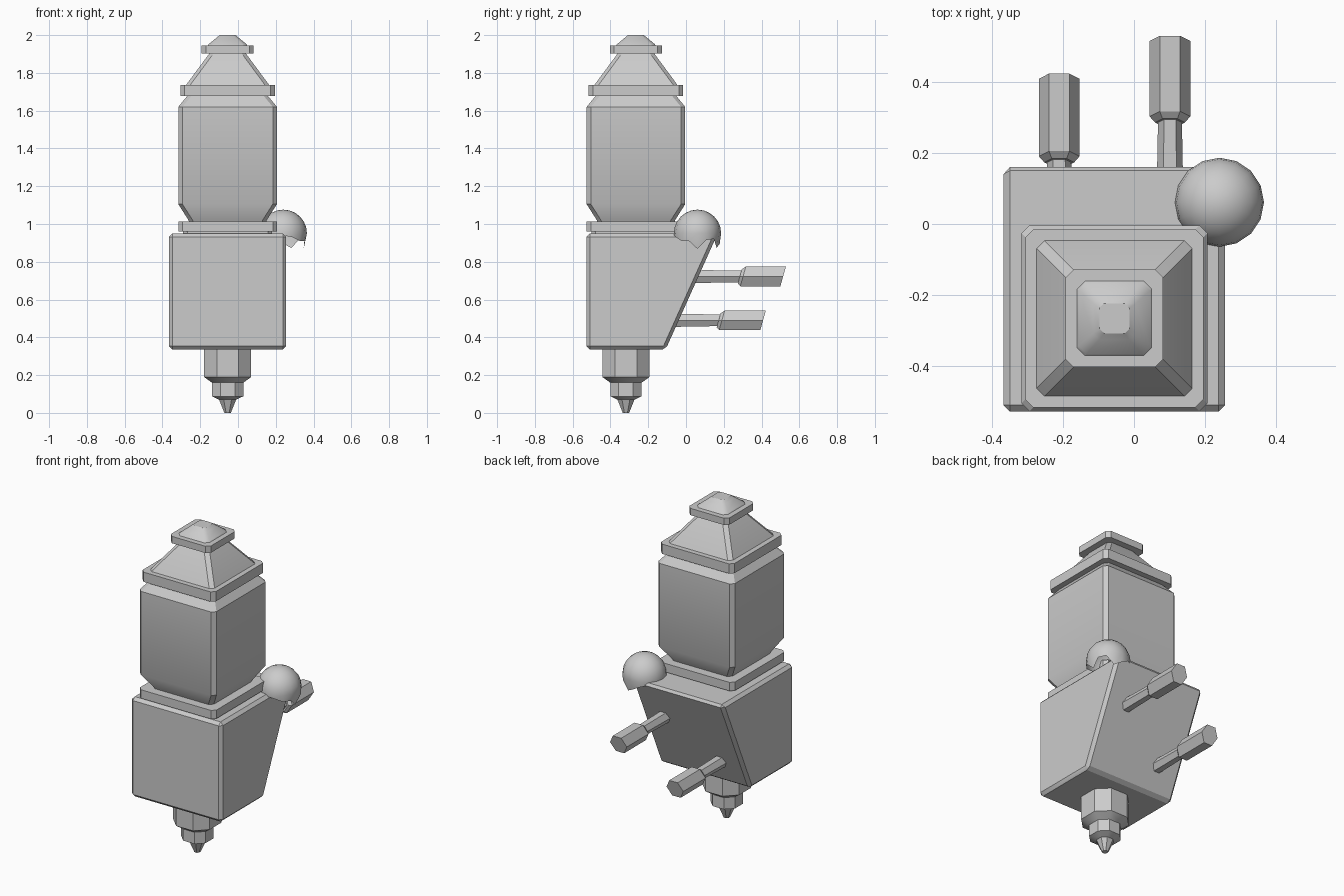
import bpy, bmesh, math
from mathutils import Vector

if "Cube" in bpy.data.objects:
    bpy.data.objects.remove(bpy.data.objects["Cube"])


def finish(name, bm, angle=33):
    bmesh.ops.recalc_face_normals(bm, faces=bm.faces)
    me = bpy.data.meshes.new(name)
    bm.to_mesh(me)
    bm.free()
    ob = bpy.data.objects.new(name, me)
    bpy.context.collection.objects.link(ob)
    bpy.ops.object.select_all(action='DESELECT')
    ob.select_set(True)
    bpy.context.view_layer.objects.active = ob
    bpy.ops.object.shade_smooth_by_angle(angle=math.radians(angle))
    return ob


def loft(name, rings):
    # skin a list of equal-length point rings and cap both ends
    bm = bmesh.new()
    vs = [[bm.verts.new(p) for p in r] for r in rings]
    n = len(vs[0])
    for a, b in zip(vs, vs[1:]):
        for i in range(n):
            j = (i + 1) % n
            bm.faces.new((a[i], a[j], b[j], b[i]))
    bm.faces.new(vs[0])
    bm.faces.new(vs[-1])
    return finish(name, bm)


def square_ring(cx, cy, z, h, c):
    # square with chamfered corners
    d = h - c
    pts = [(h, -d), (h, d), (d, h), (-d, h), (-h, d), (-h, -d), (-d, -h), (d, -h)]
    return [(cx + x, cy + y, z) for x, y in pts]


def tower_part(name, profile, cy=-0.265, chamfer=None):
    loft(name, [square_ring(-0.055, cy, z, h, chamfer * h if chamfer else min(0.022, h * 0.3))
                for z, h in profile])


# Tower, from the base collar up to the finial
tower_part("base_neck", [(0.93, 0.235), (0.965, 0.235)])
tower_part("base_collar", [(0.96, 0.261), (1.013, 0.261)])
tower_part("tower_body", [(1.005, 0.203), (1.02, 0.207), (1.105, 0.261), (1.62, 0.261), (1.68, 0.212)])
tower_part("upper_collar", [(1.677, 0.25), (1.737, 0.25)])
tower_part("roof", [(1.73, 0.222), (1.74, 0.217), (1.905, 0.095)])
tower_part("cap_plate", [(1.903, 0.137), (1.945, 0.137)])
tower_part("cap_dome", [(1.94, 0.108), (1.952, 0.1), (1.985, 0.06), (2.0, 0.042)])

# Stepped octagonal nozzle
tower_part("nozzle", [(0.36, 0.125), (0.19, 0.125), (0.16, 0.083), (0.088, 0.083),
                      (0.07, 0.045), (0.0, 0.017)], cy=-0.318, chamfer=0.54)

# Lower housing with a sloping back
bm = bmesh.new()
bmesh.ops.create_cube(bm, size=1)
for v in bm.verts:
    top = v.co.z > 0
    back = 0.168 if top else -0.108
    v.co = Vector((0.255 if v.co.x > 0 else -0.366,
                   back if v.co.y > 0 else -0.527,
                   0.95 if top else 0.335))
bmesh.ops.bevel(bm, geom=bm.edges[:], offset=0.018, segments=1, affect='EDGES')
finish("housing", bm, 30)


# Two hexagonal handles on rods, sheared along the sloping back
def hex_ring(x, y, z, r):
    ring = []
    for i in range(6):
        a = i * math.pi / 3
        dz = r * 1.05 * math.sin(a)
        ring.append((x + r * math.cos(a), y + 0.28 * dz, z + dz))
    return ring


for side, x, z, wall, y0, y1 in (("left", -0.21, 0.49, -0.1, 0.178, 0.408),
                                 ("right", 0.101, 0.722, 0.0, 0.29, 0.514)):
    loft(side + "_rod", [hex_ring(x, y, z, r) for y, r in ((wall, 0.039), (y0 + 0.03, 0.033))])
    loft(side + "_handle", [hex_ring(x, y, z, r) for y, r in
                            ((y0 - 0.005, 0.042), (y0 + 0.012, 0.057), (y1, 0.057))])

# Hollow half ball with a ragged lower rim
R, N = 0.125, 16
drops = [0.083, 0.035, 0.03, 0.078, 0.055, 0.03, 0.02, 0.012,
         0.01, 0.01, 0.02, 0.015, 0.012, 0.02, 0.04, 0.04]
bm = bmesh.new()
bmesh.ops.create_uvsphere(bm, u_segments=N, v_segments=12, radius=R)
low = [v for v in bm.verts if v.co.z < -0.001]
bmesh.ops.delete(bm, geom=low, context='VERTS')
rim = [e for e in bm.edges if e.is_boundary]
new = bmesh.ops.extrude_edge_only(bm, edges=rim)["geom"]
for v in [g for g in new if isinstance(g, bmesh.types.BMVert)]:
    k = round(math.atan2(v.co.y, v.co.x) / (2 * math.pi / N)) % N
    d = drops[k]
    s = math.sqrt(R * R - d * d * 0.6) / R
    v.co = Vector((v.co.x * s, v.co.y * s, -d))
bmesh.ops.translate(bm, verts=bm.verts, vec=(0.24, 0.061, 0.951))
finish("half_ball", bm, 50)
